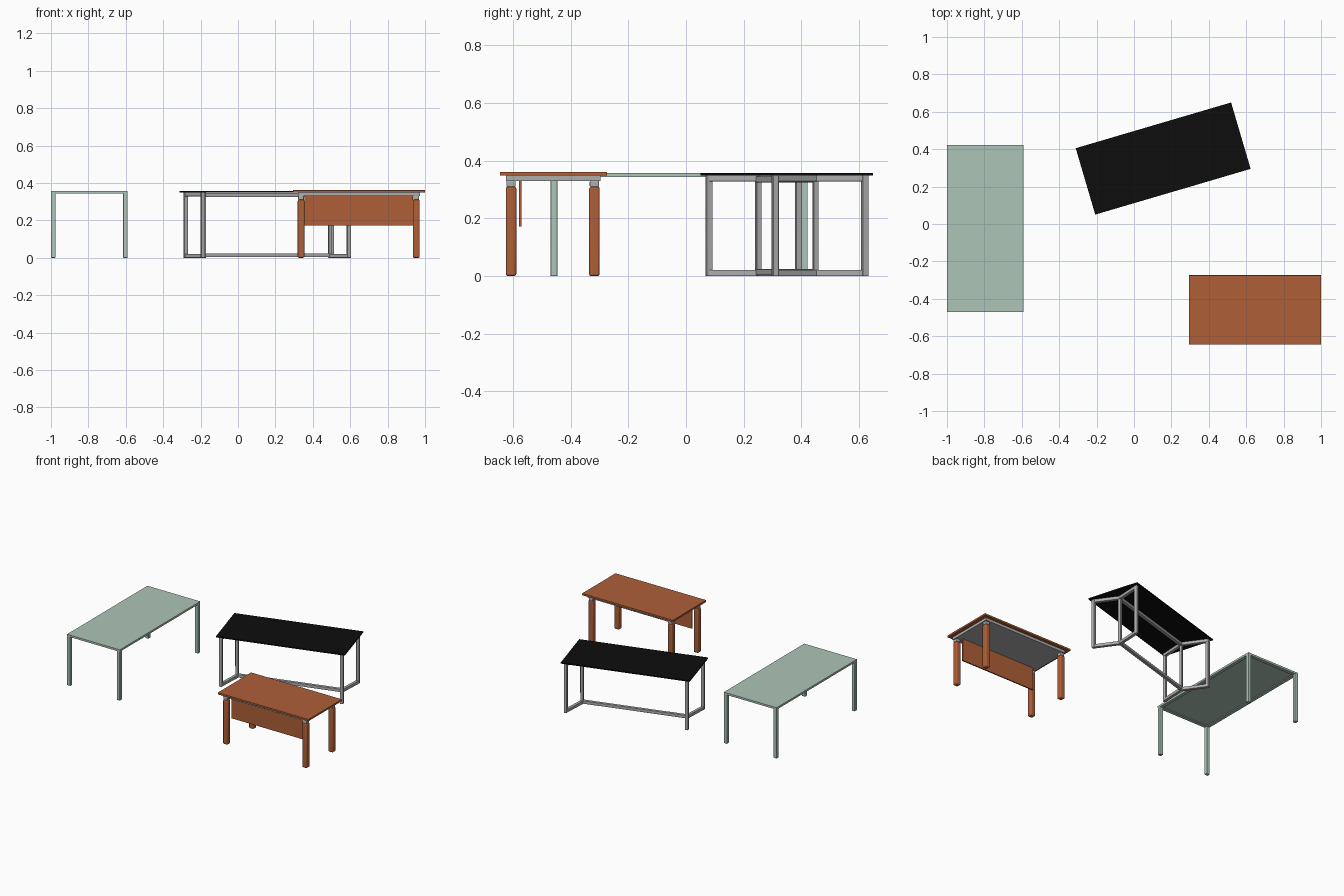
import bpy, bmesh, math
from mathutils import Vector, Matrix

if "Cube" in bpy.data.objects:
    bpy.data.objects.remove(bpy.data.objects["Cube"])


def mat(name, rgb):
    m = bpy.data.materials.new(name)
    m.diffuse_color = (*rgb, 1)
    m.use_nodes = True
    m.node_tree.nodes["Principled BSDF"].inputs["Base Color"].default_value = m.diffuse_color
    return m


GREEN = mat("pale green", (0.42, 0.56, 0.48))
ORANGE = mat("burnt orange", (0.43, 0.115, 0.04))
BLACK = mat("black", (0.004, 0.004, 0.004))
METAL = mat("grey metal", (0.42, 0.42, 0.42))


def finish(name, bm, material, bevel=0):
    me = bpy.data.meshes.new(name)
    bm.to_mesh(me)
    bm.free()
    ob = bpy.data.objects.new(name, me)
    bpy.context.collection.objects.link(ob)
    me.materials.append(material)
    if bevel:
        b = ob.modifiers.new("bevel", 'BEVEL')
        b.width, b.segments = bevel, 3
        bpy.context.view_layer.objects.active = ob
        ob.select_set(True)
        bpy.ops.object.shade_smooth_by_angle(angle=math.radians(40))
        ob.select_set(False)
    return ob


def box(name, x, y, z, material, bevel=0):
    """Box from (min, max) ranges on each axis."""
    bm = bmesh.new()
    bmesh.ops.create_cube(bm, size=1)
    for v in bm.verts:
        for i, r in enumerate((x, y, z)):
            v.co[i] = r[0] if v.co[i] < 0 else r[1]
    return finish(name, bm, material, bevel)


def bar(name, a, b, size, material, frame):
    """Square tube from a to b, placed by the frame matrix."""
    a, b = Vector(a), Vector(b)
    d = b - a
    bm = bmesh.new()
    bmesh.ops.create_cube(bm, size=1)
    up = Vector((0, 0, 1)) if abs(d.normalized().z) < 0.9 else Vector((1, 0, 0))
    side = up.cross(d).normalized()
    top = d.normalized().cross(side)
    for v in bm.verts:
        v.co = (a + b) / 2 + d * v.co.x + side * v.co.y * size + top * v.co.z * size
    bm.transform(frame)
    return finish(name, bm, material, 0.002)


# Green table: thin top, edge frame, square corner legs
gx, gy, t = (-1.0, -0.59), (-0.47, 0.422), 0.024
box("green_top", gx, gy, (0.35, 0.358), GREEN)
for i, x in enumerate((gx[0], gx[1] - t)):
    box(f"green_side_rail_{i}", (x, x + t), gy, (0.344, 0.351), GREEN)
    for j, y in enumerate((gy[0], gy[1] - t)):
        box(f"green_leg_{i}{j}", (x, x + t), (y, y + t), (0, 0.345), GREEN, 0.002)
for j, y in enumerate((gy[0], gy[1] - t)):
    box(f"green_end_rail_{j}", (gx[0] + t, gx[1] - t), (y, y + t), (0.344, 0.351), GREEN)

# Orange desk: top, metal under-frame, thick legs with brackets, front panel
box("orange_top", (0.294, 1.0), (-0.645, -0.274), (0.348, 0.361), ORANGE, 0.001)
box("orange_under_frame", (0.32, 0.974), (-0.624, -0.296), (0.33, 0.348), METAL)
for i, x in enumerate((0.337, 0.953)):
    for j, y in enumerate((-0.607, -0.318)):
        box(f"orange_leg_{i}{j}", (x - .018, x + .018), (y - .018, y + .018), (0, 0.31), ORANGE, 0.007)
        box(f"leg_bracket_{i}{j}", (x - .016, x + .016), (y - .016, y + .016), (0.309, 0.331), METAL, 0.004)
box("front_panel", (0.355, 0.935), (-0.58, -0.571), (0.172, 0.331), ORANGE)

# Black table: turned top on two folded tube frames joined by stretchers
place = Matrix.Translation((0.156, 0.35, 0)) @ Matrix.Rotation(math.radians(16.4), 4, 'Z')
top = box("black_top", (-0.433, 0.433), (-0.185, 0.185), (0.349, 0.357), BLACK)
top.data.transform(place)
s = 0.021
lo, hi = s / 2, 0.349 - s / 2
for e in (-1, 1):
    end = "left" if e < 0 else "right"
    mid = (e * 0.351, 0)
    bar(f"{end}_middle_post", (*mid, lo), (*mid, hi), 0.018, METAL, place)
    for w in (-1, 1):
        c = (e * 0.407, w * 0.162)
        bar(f"{end}_post_{w}", (*c, 0), (*c, 0.349), s, METAL, place)
        for z in (lo, hi):
            bar(f"{end}_arm_{w}_{z:.2f}", (*mid, z), (*c, z), s, METAL, place)
for z, n in ((lo + 0.003, "lower"), (hi - 0.003, "upper")):
    bar(f"{n}_stretcher", (-0.351, 0, z), (0.351, 0, z), s, METAL, place)
